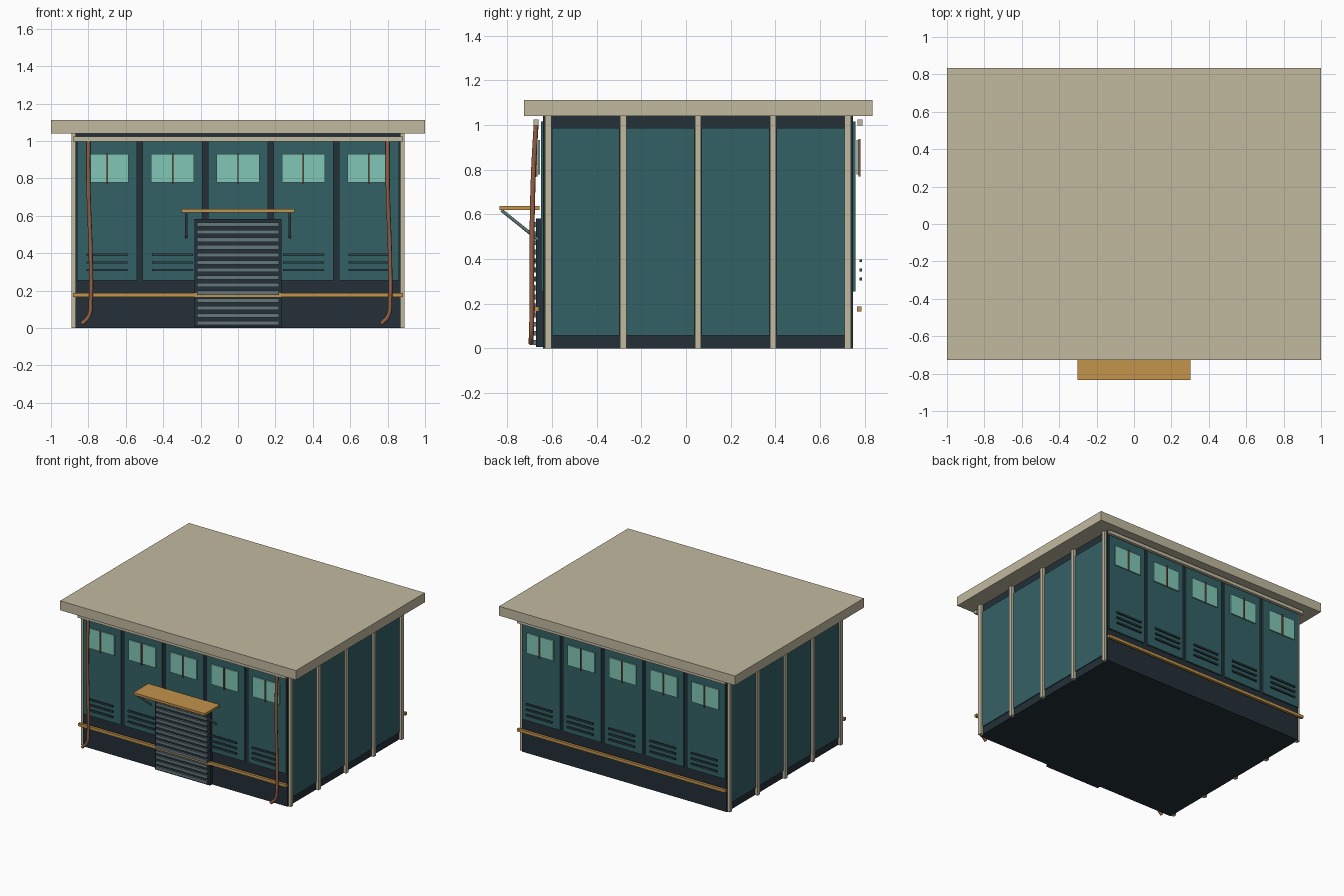
import bpy, bmesh
from mathutils import Vector

if "Cube" in bpy.data.objects:
    bpy.data.objects.remove(bpy.data.objects["Cube"])

CY = 0.054   # centre of the cabin in y


def mat(name, r, g, b):
    m = bpy.data.materials.new(name)
    m.diffuse_color = (*[(c / 255) ** 2.2 for c in (r, g, b)], 1)
    m.use_nodes = True
    m.node_tree.nodes["Principled BSDF"].inputs["Base Color"].default_value = m.diffuse_color
    return m


BEIGE = mat("beige_trim", 192, 184, 158)
TEAL = mat("teal_panel", 55, 97, 101)
DARK = mat("dark_body", 40, 51, 58)
GLASS = mat("pale_glass", 128, 197, 180)
WOOD = mat("ochre_wood", 194, 146, 77)
COPPER = mat("copper", 145, 95, 70)
STEEL = mat("grey_steel", 100, 118, 122)
VENT = mat("vent_grey", 52, 72, 76)


def boxes(name, material, spans):
    """One object from boxes given as (x0, x1, y0, y1, z0, z1)."""
    bm = bmesh.new()
    for x0, x1, y0, y1, z0, z1 in spans:
        vs = bmesh.ops.create_cube(bm, size=1)["verts"]
        for v in vs:
            v.co = Vector(((x0 + x1) / 2 + v.co.x * (x1 - x0),
                           (y0 + y1) / 2 + v.co.y * (y1 - y0),
                           (z0 + z1) / 2 + v.co.z * (z1 - z0)))
    me = bpy.data.meshes.new(name)
    bm.to_mesh(me)
    bm.free()
    me.materials.append(material)
    ob = bpy.data.objects.new(name, me)
    bpy.context.collection.objects.link(ob)
    return ob


def tube(name, material, pts, radius, smooth=True):
    """Round pipe along a short path, converted to a mesh."""
    cu = bpy.data.curves.new(name, "CURVE")
    cu.dimensions = "3D"
    cu.bevel_depth = radius
    cu.bevel_resolution = 2
    cu.use_fill_caps = True
    sp = cu.splines.new("BEZIER" if smooth else "POLY")
    if smooth:
        sp.bezier_points.add(len(pts) - 1)
        for p, co in zip(sp.bezier_points, pts):
            p.co = co
            p.handle_left_type = p.handle_right_type = "AUTO"
    else:
        sp.points.add(len(pts) - 1)
        for p, co in zip(sp.points, pts):
            p.co = (*co, 1)
    cu.materials.append(material)
    ob = bpy.data.objects.new(name, cu)
    bpy.context.collection.objects.link(ob)
    return ob


def both_faces(x0, x1, d0, d1, z0, z1):
    """Same box on the front and back, d measured out from the centre."""
    return [(x0, x1, CY - d1, CY - d0, z0, z1),
            (x0, x1, CY + d0, CY + d1, z0, z1)]


# Main body and flat roof
boxes("body", DARK, [(-0.868, 0.868, CY - 0.693, CY + 0.693, 0, 1.04)])
boxes("roof", BEIGE, [(-1, 1, CY - 0.78, CY + 0.781, 1.04, 1.112)])

# Front and back bays: panel, window, mullion and three vents each
panels, glass, mullions, vents = [], [], [], []
for i in range(-2, 3):
    x = i * 0.35
    panels += both_faces(x - 0.161, x + 0.161, 0.69, 0.704, 0.255, 1.015)
    glass += both_faces(x - 0.114, x + 0.114, 0.708, 0.717, 0.778, 0.932)
    mullions += both_faces(x - 0.004, x + 0.004, 0.719, 0.727, 0.77, 0.937)
    for z in (0.31, 0.351, 0.392):
        vents += both_faces(x - 0.11, x + 0.11, 0.722, 0.734, z - 0.006, z + 0.006)
boxes("wall_panels", TEAL, panels)
boxes("window_glass", GLASS, glass)
boxes("window_mullions", COPPER, mullions)
boxes("vent_slats", VENT, vents)

# Header beams and wooden bumper rails
boxes("header_beams", BEIGE, both_faces(-0.882, 0.882, 0.713, 0.736, 0.998, 1.024))
boxes("bumper_rails", WOOD, both_faces(-0.882, 0.882, 0.711, 0.731, 0.165, 0.187))

# Side walls: panels between upright battens
side_panels, battens = [], []
for s in (-1, 1):
    xp = sorted((s * 0.86, s * 0.875))
    xb = sorted((s * 0.862, s * 0.889))
    for i in range(4):
        y = CY + (i - 1.5) * 0.335
        side_panels.append((*xp, y - 0.152, y + 0.152, 0.058, 0.985))
    for i in range(5):
        y = CY + (i - 2) * 0.335
        battens.append((*xb, y - 0.014, y + 0.014, 0, 1.04))
boxes("side_panels", TEAL, side_panels)
boxes("side_battens", BEIGE, battens)

# Roller shutter: backing frame and slats
boxes("shutter_frame", DARK, [(-0.233, 0.233, -0.672, -0.635, 0.005, 0.582)])
boxes("shutter_slats", STEEL, [(-0.218, 0.218, -0.686, -0.668, z - 0.011, z + 0.011)
                               for z in [0.027 + k * 0.0405 for k in range(14)]])

# Awning shelf with two diagonal struts
boxes("awning", WOOD, [(-0.303, 0.303, -0.835, -0.655, 0.619, 0.637)])
for side, x in (("left", -0.277), ("right", 0.277)):
    tube(side + "_awning_strut", STEEL,
         [(x, -0.826, 0.618), (x, -0.66, 0.485)], 0.007, smooth=False)

# Downpipes, same shape on both sides and kicked out at the foot
for side, x in (("left", -0.80), ("right", 0.80)):
    tube(side + "_downpipe", COPPER,
         [(x, -0.670, 1.02), (x + 0.001, -0.684, 0.75), (x + 0.013, -0.690, 0.36),
          (x + 0.013, -0.690, 0.15), (x + 0.003, -0.692, 0.065),
          (x - 0.035, -0.694, 0.022)], 0.011)
